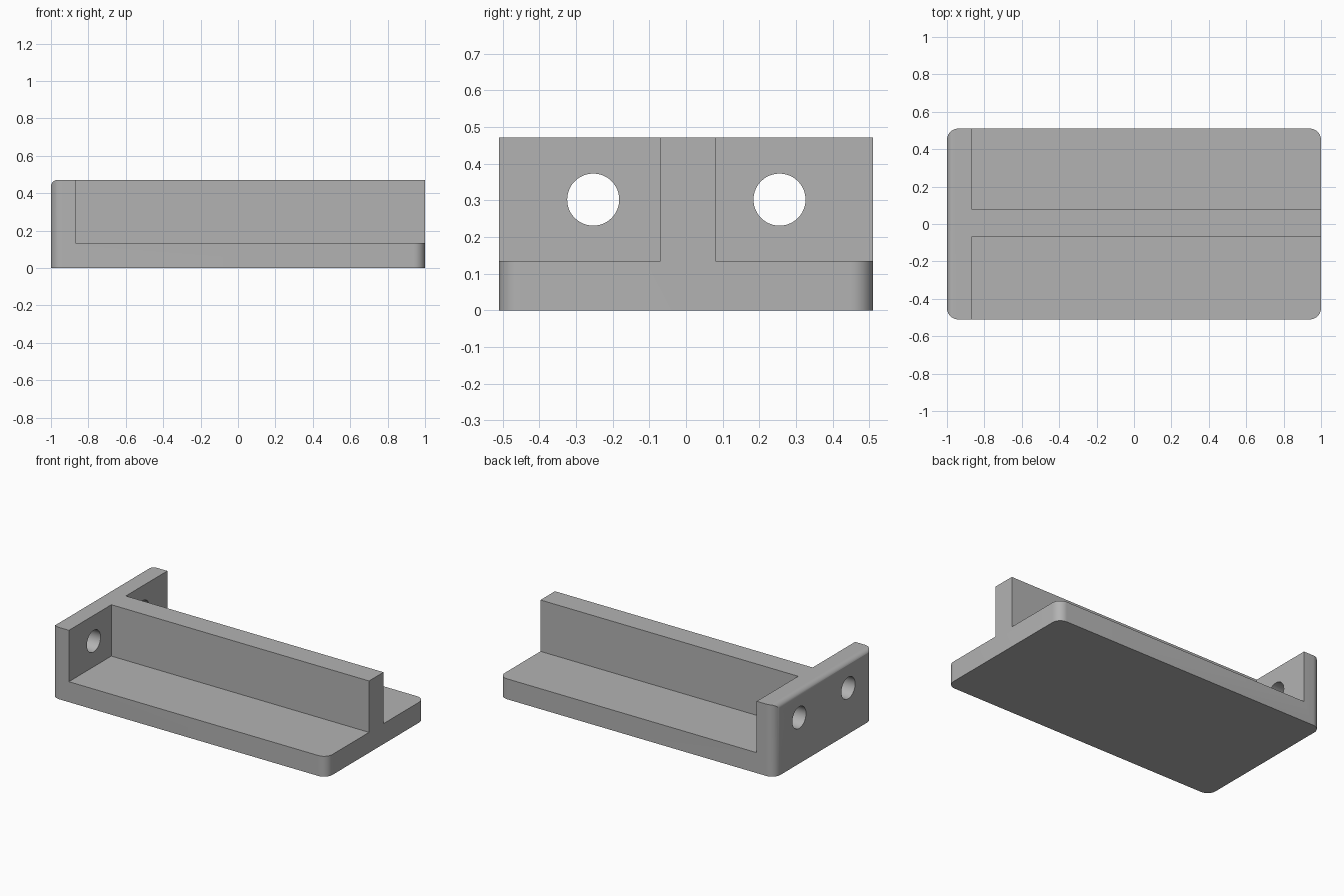
import bpy, bmesh
from math import radians, sin, cos
from mathutils import Matrix

if "Cube" in bpy.data.objects:
    bpy.data.objects.remove(bpy.data.objects["Cube"], do_unlink=True)

LENGTH, WIDTH, HEIGHT = 2.0, 1.02, 0.471
FLOOR = 0.134            # thickness of the base plate
WALL_X = -0.87           # inner face of the end wall
RIB = (-0.07, 0.08)      # sides of the centre rib
CORNER, TOP_ROUND = 0.06, 0.035

grey = bpy.data.materials.new("plain_grey")
grey.use_nodes = True
colour = (0.45, 0.45, 0.45, 1)
grey.diffuse_color = colour
grey.node_tree.nodes["Principled BSDF"].inputs["Base Color"].default_value = colour


def make_object(name, bm):
    bmesh.ops.recalc_face_normals(bm, faces=bm.faces)
    mesh = bpy.data.meshes.new(name)
    bm.to_mesh(mesh)
    bm.free()
    mesh.materials.append(grey)
    obj = bpy.data.objects.new(name, mesh)
    bpy.context.collection.objects.link(obj)
    return obj


def extrude(name, outline, direction):
    bm = bmesh.new()
    face = bm.faces.new([bm.verts.new(p) for p in outline])
    new = bmesh.ops.extrude_face_region(bm, geom=[face])["geom"]
    verts = [v for v in new if isinstance(v, bmesh.types.BMVert)]
    bmesh.ops.translate(bm, verts=verts, vec=direction)
    return make_object(name, bm)


def box(name, x, y, z):
    outline = [(x[0], y[0], z[0]), (x[1], y[0], z[0]), (x[1], y[1], z[0]), (x[0], y[1], z[0])]
    return extrude(name, outline, (0, 0, z[1] - z[0]))


def arc(cx, cy, r, start, steps=10):
    angles = [radians(start + 90 * i / steps) for i in range(steps + 1)]
    return [(cx + r * cos(a), cy + r * sin(a)) for a in angles]


def combine(obj, tool, operation):
    mod = obj.modifiers.new(tool.name, "BOOLEAN")
    mod.operation, mod.solver, mod.object = operation, "EXACT", tool
    bpy.context.view_layer.objects.active = obj
    bpy.ops.object.modifier_apply(modifier=mod.name)
    bpy.data.objects.remove(tool, do_unlink=True)


# Solid body with rounded vertical corners
hx, hy = LENGTH / 2, WIDTH / 2
outline = []
for sx, sy, start in ((1, 1, 0), (-1, 1, 90), (-1, -1, 180), (1, -1, 270)):
    outline += arc(sx * (hx - CORNER), sy * (hy - CORNER), CORNER, start)
bracket = extrude("ribbed_mounting_bracket", [(x, y, 0) for x, y in outline], (0, 0, HEIGHT))

# Round the top outer edge of the end wall
profile = [(-hx, -0.1), (hx + 0.1, -0.1), (hx + 0.1, HEIGHT + 0.1), (-hx + TOP_ROUND, HEIGHT + 0.1)]
profile += arc(-hx + TOP_ROUND, HEIGHT - TOP_ROUND, TOP_ROUND, 90)
combine(bracket, extrude("rounding_tool", [(x, -1, z) for x, z in profile], (0, 2, 0)), "INTERSECT")

# Pockets that leave the base plate, end wall and centre rib
for name, span in (("front_pocket", (-1, RIB[0])), ("back_pocket", (RIB[1], 1))):
    combine(bracket, box(name, (WALL_X, 1.2), span, (FLOOR, 1)), "DIFFERENCE")

# Screw holes through the end wall
for name, y in (("front_hole", -0.253), ("back_hole", 0.255)):
    bm = bmesh.new()
    place = Matrix.Translation((-0.93, y, 0.302)) @ Matrix.Rotation(radians(90), 4, "Y")
    bmesh.ops.create_cone(bm, cap_ends=True, segments=48, radius1=0.071, radius2=0.071,
                          depth=0.4, matrix=place)
    combine(bracket, make_object(name, bm), "DIFFERENCE")

# Smooth the rounded faces, keep the flat edges crisp
bpy.ops.object.select_all(action="DESELECT")
bracket.select_set(True)
bpy.context.view_layer.objects.active = bracket
bpy.ops.object.shade_smooth_by_angle(angle=radians(30))
